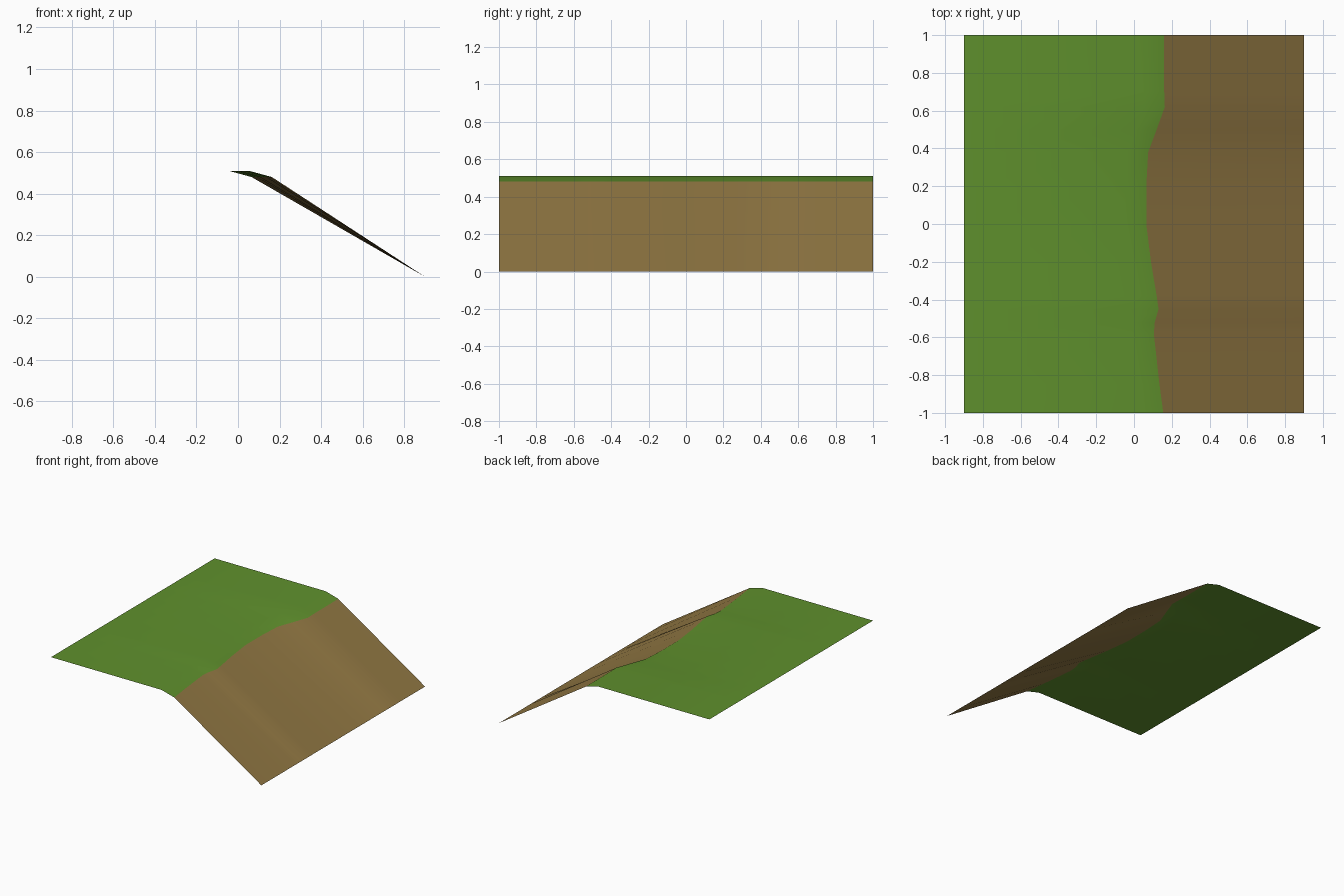
import bpy

if "Cube" in bpy.data.objects:
    bpy.data.objects.remove(bpy.data.objects["Cube"])

# Wandering cliff-top line as (y, x) points
EDGE = [(-1, .155), (-.85, .135), (-.58, .105), (-.52, .11), (-.45, .13),
        (-.38, .12), (-.2, .09), (0, .065), (.2, .065), (.38, .075),
        (.5, .12), (.62, .163), (.7, .16), (1, .158)]
TOP, LIP, LIP_WIDTH, HALF = 0.51, 0.48, 0.11, 0.9


def material(name, color):
    m = bpy.data.materials.new(name)
    m.diffuse_color = (*color, 1)
    m.use_nodes = True
    m.node_tree.nodes["Principled BSDF"].inputs["Base Color"].default_value = m.diffuse_color
    return m


def strip(name, rows, mat):
    """Sheet of quads joining rows of points, listed from left to right."""
    n = len(rows[0])
    verts = [p for row in rows for p in row]
    faces = [(r * n + i, (r + 1) * n + i, (r + 1) * n + i + 1, r * n + i + 1)
             for r in range(len(rows) - 1) for i in range(n - 1)]
    mesh = bpy.data.meshes.new(name)
    mesh.from_pydata(verts, [], faces)
    mesh.materials.append(mat)
    mesh.shade_smooth()
    ob = bpy.data.objects.new(name, mesh)
    bpy.context.collection.objects.link(ob)
    return ob


grass = material("grass green", (0.115, 0.28, 0.026))
dirt = material("dirt brown", (0.29, 0.19, 0.057))

back = [(-HALF, y, TOP) for y, x in EDGE]
shoulder = [(x - LIP_WIDTH, y, TOP) for y, x in EDGE]
lip = [(x, y, LIP) for y, x in EDGE]
foot = [(HALF, y, 0) for y, x in EDGE]

# Flat grass with a drooping lip
strip("grass_top", [back, shoulder, lip], grass)
# Dirt bank running down to the ground
strip("dirt_slope", [lip, foot], dirt)
